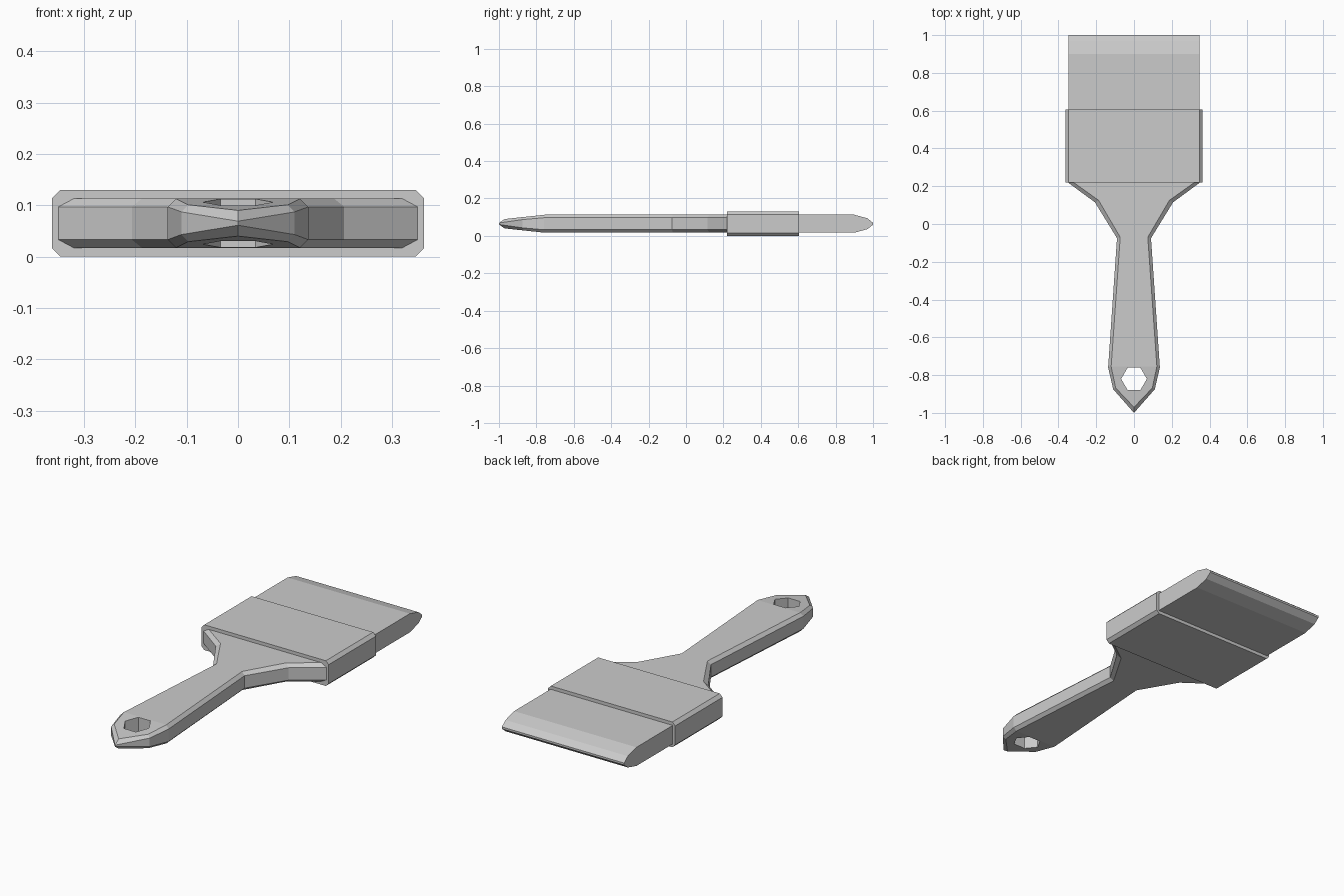
import bpy, bmesh

cube = bpy.data.objects.get("Cube")
if cube:
    bpy.data.objects.remove(cube)

MID = 0.065  # height of the symmetry plane

grey = bpy.data.materials.new("plain grey")
grey.use_nodes = True
colour = (0.6, 0.6, 0.6, 1)
grey.diffuse_color = colour
grey.node_tree.nodes["Principled BSDF"].inputs["Base Color"].default_value = colour


def loft(name, rings):
    """Skin a closed solid through rings of equal point count."""
    bm = bmesh.new()
    loops = [[bm.verts.new(p) for p in ring] for ring in rings]
    n = len(loops[0])
    for a, b in zip(loops, loops[1:]):
        for i in range(n):
            j = (i + 1) % n
            bm.faces.new((a[i], a[j], b[j], b[i]))
    bm.faces.new(loops[0])
    bm.faces.new(loops[-1])
    bmesh.ops.remove_doubles(bm, verts=bm.verts, dist=0.0005)
    bmesh.ops.recalc_face_normals(bm, faces=bm.faces)
    mesh = bpy.data.meshes.new(name)
    bm.to_mesh(mesh)
    bm.free()
    mesh.materials.append(grey)
    obj = bpy.data.objects.new(name, mesh)
    bpy.context.collection.objects.link(obj)
    return obj


def chamfered_ring(outer, inner):
    """Eight-sided section; outer and inner are (x, y, half height)."""
    (xo, yo, zo), (xi, yi, zi) = outer, inner
    quarter = [(xi, yi, zi), (xo, yo, zo)]
    right = quarter + [(x, y, -z) for x, y, z in reversed(quarter)]
    ring = right + [(-x, y, z) for x, y, z in reversed(right)]
    return [(x, y, MID + z) for x, y, z in ring]


# Handle: side edge and face edge at each station, from tip to ferrule
stations = [
    ((0, -1, 0.004), (0, -0.97, 0.025)),
    ((0.11, -0.875, 0.022), (0.097, -0.868, 0.036)),
    ((0.137, -0.76, 0.032), (0.121, -0.755, 0.048)),
    ((0.09, -0.075, 0.032), (0.073, -0.07, 0.048)),
    ((0.207, 0.115, 0.032), (0.187, 0.125, 0.048)),
    ((0.35, 0.22, 0.032), (0.32, 0.22, 0.048)),
    ((0.35, 0.25, 0.032), (0.32, 0.25, 0.048)),
]
handle = loft("handle", [chamfered_ring(o, i) for o, i in stations])

# Hexagonal hanging hole through the handle
hexagon = [(0.068, 0), (0.034, 0.059), (-0.034, 0.059),
           (-0.068, 0), (-0.034, -0.059), (0.034, -0.059)]
cutter = loft("hole_cutter", [[(x, y - 0.82, z) for x, y in hexagon] for z in (-0.1, 0.3)])
cutter.hide_render = True
cut = handle.modifiers.new("hanging hole", "BOOLEAN")
cut.operation = "DIFFERENCE"
cut.solver = "EXACT"
cut.object = cutter
bpy.context.view_layer.objects.active = handle
bpy.ops.object.modifier_apply(modifier=cut.name)
bpy.data.objects.remove(cutter)

# Ferrule: chamfered sleeve
loft("ferrule", [chamfered_ring((0.362, y, 0.049), (0.346, y, 0.065)) for y in (0.22, 0.605)])

# Bristles: side profile tapering to the painting edge
upper = [(0.58, 0.048), (0.9, 0.048), (0.97, 0.029), (1, 0.005)]
profile = upper + [(y, -z) for y, z in reversed(upper)]
loft("bristles", [[(x, y, MID + z) for y, z in profile] for x in (-0.348, 0.348)])
